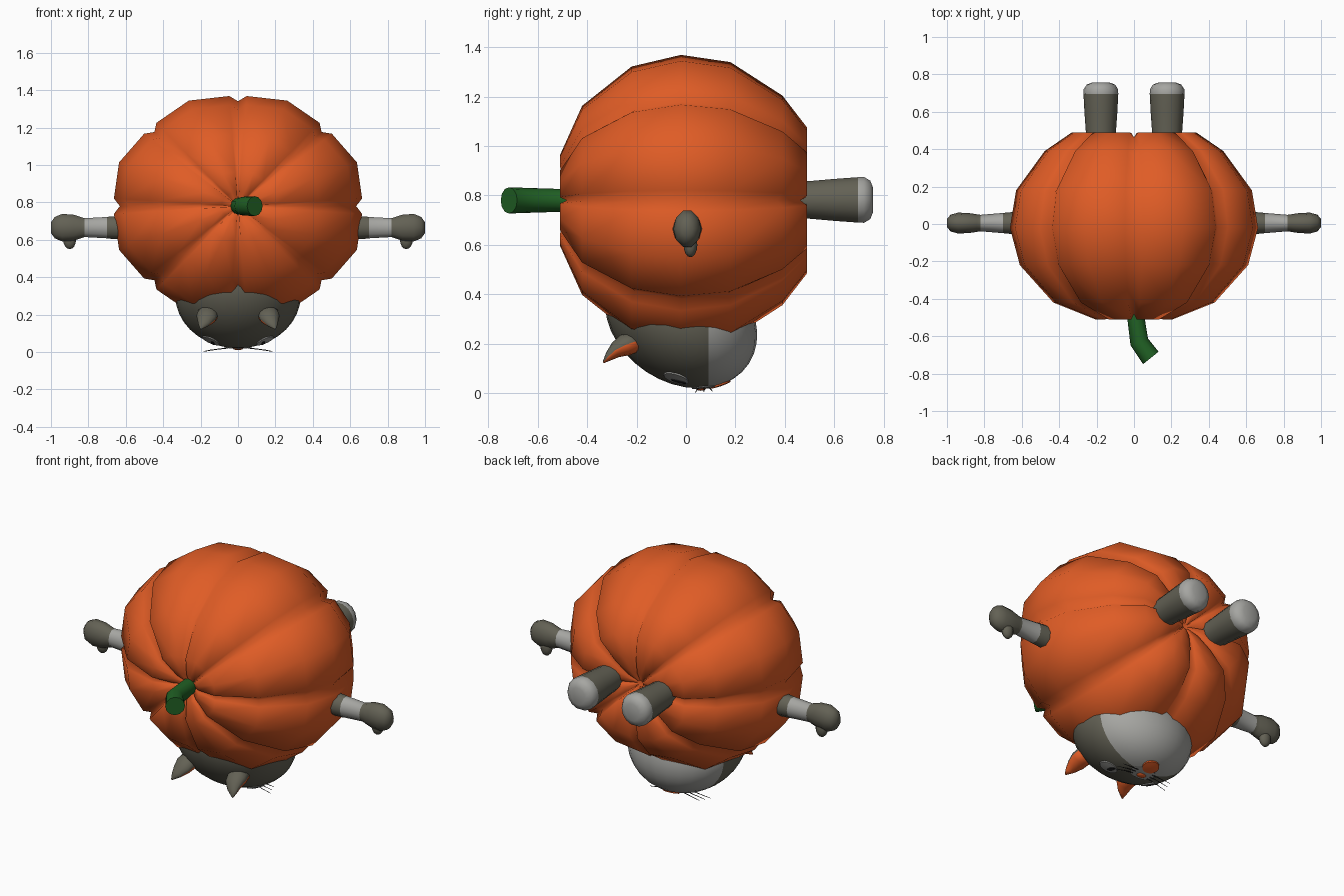
import bpy, bmesh, math
from mathutils import Vector

if "Cube" in bpy.data.objects:
    bpy.data.objects.remove(bpy.data.objects["Cube"])


def material(name, rgb):
    m = bpy.data.materials.new(name)
    m.diffuse_color = (*rgb, 1)
    m.use_nodes = True
    m.node_tree.nodes["Principled BSDF"].inputs["Base Color"].default_value = m.diffuse_color
    return m


ORANGE = material("pumpkin orange", (0.74, 0.107, 0.019))
OLIVE = material("grey fur", (0.125, 0.12, 0.09))
WHITE = material("pale fur", (0.38, 0.38, 0.36))
GREEN = material("stem green", (0.015, 0.12, 0.018))
DARK = material("dark", (0.02, 0.02, 0.02))


def make(name, bm, mats, rule=None, angle=None):
    """Finish a mesh: normals, material rule, smooth shading."""
    bmesh.ops.recalc_face_normals(bm, faces=bm.faces[:])
    for f in bm.faces:
        f.smooth = True
        if rule:
            f.material_index = rule(f)
    me = bpy.data.meshes.new(name)
    bm.to_mesh(me)
    bm.free()
    for m in mats:
        me.materials.append(m)
    ob = bpy.data.objects.new(name, me)
    bpy.context.collection.objects.link(ob)
    if angle:
        bpy.ops.object.select_all(action='DESELECT')
        ob.select_set(True)
        bpy.context.view_layer.objects.active = ob
        bpy.ops.object.shade_smooth_by_angle(angle=math.radians(angle))
    return ob


def loft(rings, closed_ends=True):
    """Skin a list of point rings."""
    bm = bmesh.new()
    vs = [[bm.verts.new(p) for p in r] for r in rings]
    n = len(vs[0])
    for a, b in zip(vs, vs[1:]):
        for i in range(n):
            j = (i + 1) % n
            bm.faces.new((a[i], a[j], b[j], b[i]))
    if closed_ends:
        bm.faces.new(vs[0])
        bm.faces.new(vs[-1])
    return bm


def ring(c, u, v, n):
    c, u, v = Vector(c), Vector(u), Vector(v)
    return [c + u * math.cos(2 * math.pi * i / n) + v * math.sin(2 * math.pi * i / n)
            for i in range(n)]


# Pumpkin: eight lobes around the y axis, (y, radius fraction) profile
profile = [(-0.455, 0.03), (-0.49, 0.13), (-0.51, 0.31), (-0.42, 0.65), (-0.22, 0.92),
           (-0.02, 1), (0.18, 0.95), (0.39, 0.72), (0.49, 0.50), (0.485, 0.28),
           (0.465, 0.13), (0.43, 0.03)]
lobe = [(0, 0.95, 0.945), (4, 1, 1), (22.5, 1.035, 1), (41, 1, 1)]
rings = []
for y, f in profile:
    pts = []
    for k in range(8):
        for deg, rs, ys in lobe:
            a = math.radians(45 * k + deg)
            pts.append((0.665 * f * rs * math.cos(a), y * ys,
                        0.78 + 0.59 * f * rs * math.sin(a)))
    rings.append(pts)
make("pumpkin_body", loft(rings), [ORANGE])

# Stem: bent tube
stem = [((0, -0.40, 0.78), 0.045, (1, 0)), ((0.01, -0.50, 0.78), 0.046, (1, 0.12)),
        ((0.028, -0.63, 0.78), 0.05, (0.92, 0.35)), ((0.09, -0.716, 0.78), 0.053, (0.78, 0.63))]
make("stem", loft([ring(c, Vector((d[0], d[1], 0)).normalized() * r, (0, 0, r), 12)
                   for c, r, d in stem]), [GREEN], angle=40)

# Head: leaning ellipsoid, pale towards the chin
bm = bmesh.new()
bmesh.ops.create_uvsphere(bm, u_segments=28, v_segments=18, radius=1)
for v in bm.verts:
    x, y, z = v.co
    v.co = (0.335 * x, -0.02 + 0.30 * y - 0.07 * z, 0.30 + 0.28 * z)
bmesh.ops.bisect_plane(bm, geom=bm.verts[:] + bm.edges[:] + bm.faces[:],
                       plane_co=(0, 0.09, 0), plane_no=(0, 1, 0))
make("head", bm, [OLIVE, WHITE], lambda f: int(f.calc_center_median().y > 0.09))


def face_point(x, y, off):
    """Point on the lower head surface below (x, y)."""
    k = 1.0
    for _ in range(20):
        yy = (y + 0.02 - 0.07 * k) / 0.30
        k = math.sqrt(max(0.0, 1 - (x / 0.335) ** 2 - yy * yy))
    return (x, y, 0.30 - 0.28 * k - off)


def plate(name, cx, cy, rx, ry, mat, off):
    """Thin oval marking that follows the head."""
    rs = [[face_point(cx + rx * t * math.cos(i * math.pi / 8),
                      cy + ry * t * math.sin(i * math.pi / 8), o) for i in range(16)]
          for t, o in ((1, -0.002), (1, off), (0.55, off), (0.1, off))]
    make(name, loft(rs), [mat], angle=50)


plate("muzzle", 0, 0.075, 0.075, 0.05, WHITE, 0.003)
plate("mouth", 0, 0.14, 0.05, 0.04, ORANGE, 0.006)

bm = bmesh.new()
bmesh.ops.create_uvsphere(bm, u_segments=12, v_segments=8, radius=1)
for v in bm.verts:
    v.co = (v.co.x * 0.03, 0.06 + v.co.y * 0.022, 0.022 + v.co.z * 0.012)
make("nose", bm, [ORANGE])

for s, side in ((-1, "left"), (1, "right")):
    # Eyes
    plate(side + "_eye", s * 0.145, -0.04, 0.045, 0.05, WHITE, 0.005)
    plate(side + "_pupil", s * 0.135, -0.03, 0.010, 0.03, DARK, 0.008)

    # Ears: tapered and bent, orange on the inner face
    inner = Vector((0, 0.6, -0.8))
    ear = [(0.165, -0.19, 0.215, 0.05, 0.04), (0.165, -0.245, 0.195, 0.058, 0.045),
           (0.168, -0.285, 0.175, 0.05, 0.032), (0.182, -0.315, 0.148, 0.03, 0.018),
           (0.198, -0.335, 0.125, 0.005, 0.004)]
    make(side + "_ear",
         loft([ring((s * x, y, z), (w, 0, 0), Vector((0, 0.45, -0.9)) * t, 12)
               for x, y, z, w, t in ear]),
         [OLIVE, ORANGE], lambda f: int(f.normal.dot(inner) > 0.15))

    # Whiskers
    for i in range(3):
        y = 0.05 + 0.022 * i
        a = Vector((s * 0.05, y, 0.022))
        b = Vector((s * 0.11, y - 0.004 + 0.006 * i, 0.015))
        c = Vector((s * (0.185 - 0.012 * i), y - 0.012 + 0.012 * i, 0.003 + 0.003 * i))
        make(f"{side}_whisker_{i + 1}",
             loft([ring(p, (0, r, 0), (0, 0, r), 4)
                   for p, r in ((a, 0.003), (b, 0.0025), (c, 0.0015))]), [DARK])

    # Arms with a pale band and a rounded paw
    arm = [(0.55, 0.068, 0.07), (0.69, 0.055, 0.062), (0.70, 0.054, 0.06),
           (0.82, 0.044, 0.053), (0.84, 0.047, 0.060), (0.88, 0.053, 0.073),
           (0.94, 0.056, 0.077), (0.98, 0.045, 0.06), (1.0, 0.022, 0.03)]
    make(side + "_arm",
         loft([ring((s * x, 0.005, 0.665), (0, ry, 0), (0, 0, rz), 10) for x, ry, rz in arm]),
         [OLIVE, WHITE],
         lambda f: int(0.70 < abs(f.calc_center_median().x) < 0.82), angle=60)

    # Thumbs
    bm = bmesh.new()
    bmesh.ops.create_uvsphere(bm, u_segments=10, v_segments=8, radius=1)
    for v in bm.verts:
        v.co = (s * 0.9 + v.co.x * 0.036, 0.018 + v.co.y * 0.028, 0.60 + v.co.z * 0.05)
    make(side + "_thumb", bm, [OLIVE])

    # Legs with pale toes
    leg = [(0.36, 0.078, 0.072), (0.50, 0.081, 0.078), (0.60, 0.088, 0.087),
           (0.695, 0.093, 0.094), (0.72, 0.092, 0.095), (0.745, 0.076, 0.08),
           (0.757, 0.045, 0.05)]
    make(side + "_leg",
         loft([ring((s * 0.177, y, 0.782), (rx, 0, 0), (0, 0, rz), 14) for y, rx, rz in leg]),
         [OLIVE, WHITE], lambda f: int(f.calc_center_median().y > 0.695), angle=60)
